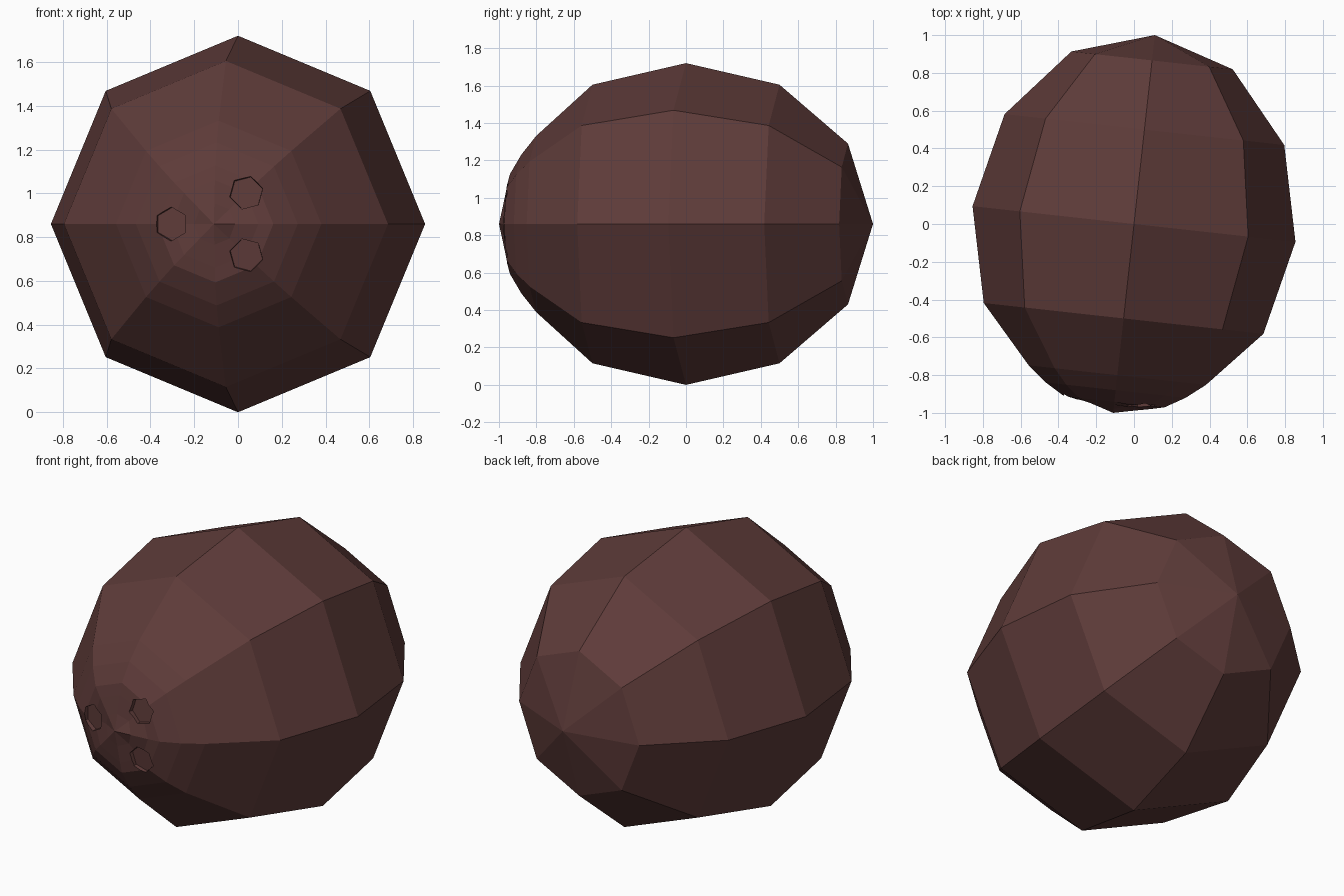
import bpy, bmesh
from math import sin, cos, pi, radians
from mathutils import Matrix, Vector

if "Cube" in bpy.data.objects:
    bpy.data.objects.remove(bpy.data.objects["Cube"])

R, L, SEG = 0.86, 1.006, 8
EYES = (45, 180, 315)          # directions of the three germination eyes

shell = bpy.data.materials.new("dark brown shell")
shell.diffuse_color = (0.112, 0.044, 0.041, 1)
shell.use_nodes = True
shell.node_tree.nodes["Principled BSDF"].inputs["Base Color"].default_value = shell.diffuse_color


def finish(name, bm):
    bmesh.ops.recalc_face_normals(bm, faces=bm.faces)
    me = bpy.data.meshes.new(name)
    bm.to_mesh(me)
    bm.free()
    me.materials.append(shell)
    ob = bpy.data.objects.new(name, me)
    bpy.context.collection.objects.link(ob)
    return ob


# Shell: rings around the y axis from back to front (y, radius, y at eye directions)
h = 3 ** 0.5 / 2
profile = [(L * h, R / 2, None), (L / 2, R * h, None), (0, R, None), (-L / 2, R * h, None),
           (-0.805, 0.472, None), (-0.885, 0.372, None), (-0.947, 0.267, None),
           (-0.963, 0.20, -0.948), (-0.985, 0.095, -0.966)]
bm = bmesh.new()
rings = []
for y, r, eye_y in profile:
    ring = []
    for i in range(SEG):
        a = 2 * pi * i / SEG
        dent = eye_y is not None and round(360 * i / SEG) in EYES
        ring.append(bm.verts.new((r * cos(a), eye_y if dent else y, r * sin(a))))
    rings.append(ring)
back, front = bm.verts.new((0, L, 0)), bm.verts.new((0, -L, 0))
for i in range(SEG):
    j = (i + 1) % SEG
    for a, b in zip(rings, rings[1:]):
        bm.faces.new((a[i], a[j], b[j], b[i]))
    bm.faces.new((back, rings[0][j], rings[0][i]))
    bm.faces.new((front, rings[-1][i], rings[-1][j]))
coconut = finish("coconut_shell", bm)

# Eye cutters: shallow hexagonal pits, tilted to follow the front cap
bm = bmesh.new()
for deg in EYES:
    a = radians(deg)
    radial = Vector((cos(a), 0, sin(a)))
    out = (Vector((0, -1, 0)) + radial * 0.12).normalized()
    side = out.cross(radial).normalized()
    x = side.cross(out)
    m = Matrix((x, side, out)).transposed().to_4x4()
    m.translation = radial * 0.2 + Vector((0, -0.93, 0)) + out * 0.1
    bmesh.ops.create_cone(bm, cap_ends=True, segments=6, radius1=0.076, radius2=0.095,
                          depth=0.2, matrix=m)
cutter = finish("eye_cutter", bm)
cutter.hide_render = True
cutter.hide_set(True)
mod = coconut.modifiers.new("eye pits", 'BOOLEAN')
mod.operation, mod.object, mod.solver = 'DIFFERENCE', cutter, 'EXACT'

# Place: slight turn about the vertical, resting on the ground
place = Matrix.Translation((0, 0, R)) @ Matrix.Rotation(radians(-6.3), 4, 'Z')
for ob in (coconut, cutter):
    ob.matrix_world = place
